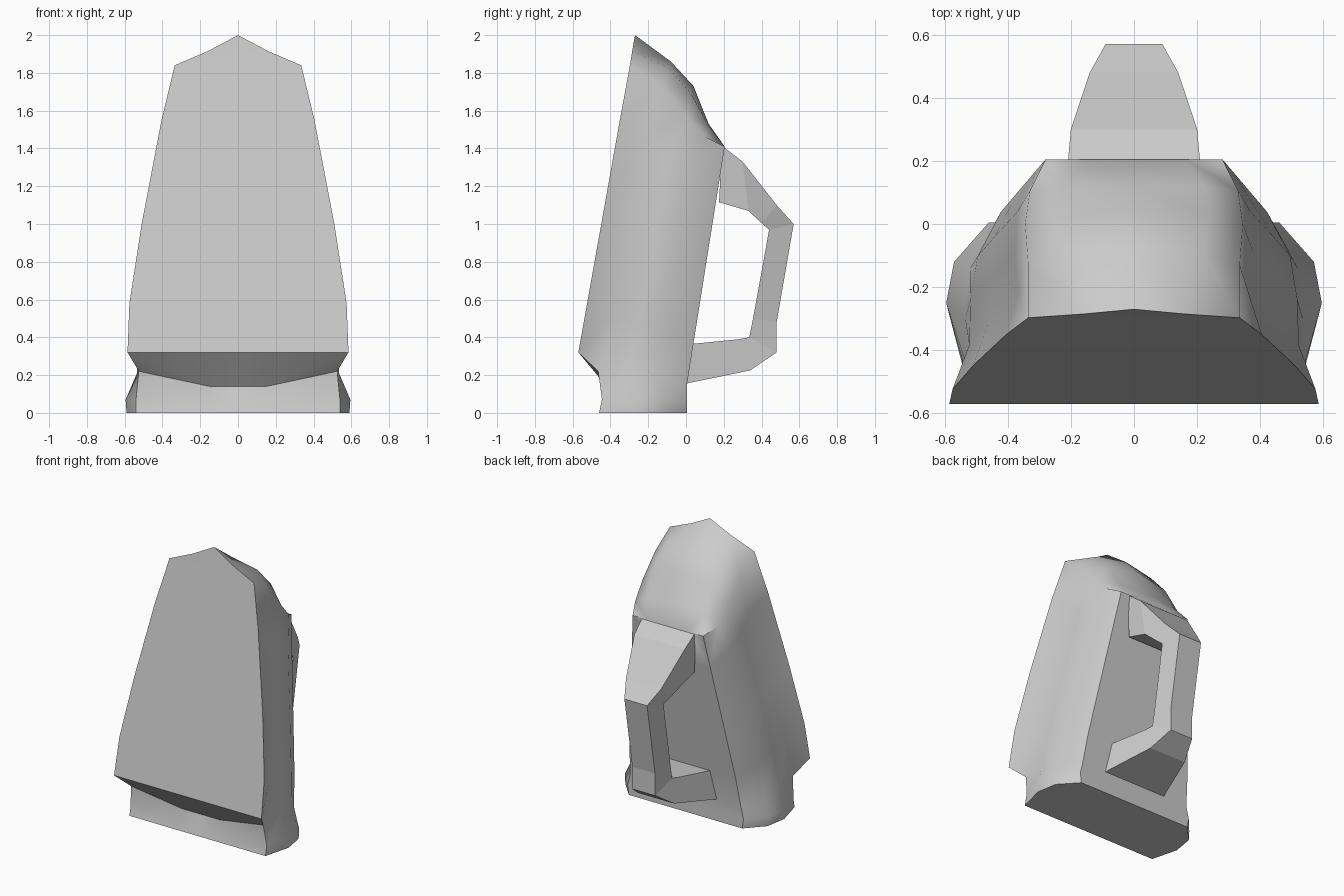
import bpy, bmesh, math

if "Cube" in bpy.data.objects:
    bpy.data.objects.remove(bpy.data.objects["Cube"])


def make(name, half_faces, angle=35):
    """Build a mesh from the faces of its +x half, mirrored and welded."""
    bm = bmesh.new()
    for pts in half_faces:
        bm.faces.new([bm.verts.new(p) for p in pts])
        bm.faces.new([bm.verts.new((-x, y, z)) for x, y, z in reversed(pts)])
    bmesh.ops.remove_doubles(bm, verts=bm.verts, dist=1e-4)
    bmesh.ops.dissolve_degenerate(bm, edges=bm.edges, dist=1e-4)
    bmesh.ops.recalc_face_normals(bm, faces=bm.faces)
    me = bpy.data.meshes.new(name)
    bm.to_mesh(me)
    bm.free()
    ob = bpy.data.objects.new(name, me)
    bpy.context.collection.objects.link(ob)
    bpy.context.view_layer.objects.active = ob
    ob.select_set(True)
    if angle:
        bpy.ops.object.shade_smooth_by_angle(angle=math.radians(angle))
    ob.select_set(False)
    return ob


def strip(rows):
    """Quads between successive rows of points."""
    return [[a[i], a[i + 1], b[i + 1], b[i]]
            for a, b in zip(rows, rows[1:]) for i in range(len(a) - 1)]


def centre(p):
    return (0, p[1], p[2])


def face_y(z):
    return -0.57 + 0.1786 * (z - 0.32)


# body side: rows run from the flat front face to the back panel corner
rows = [[(.585, -.57, .32), (.525, -.465, .22), (.535, -.3, .21), (.52, -.14, .19), (.44, .005, .15)]]
bulge = (0, -.015, .02, .035, 0)
for w, z, bz in ((.575, .58, .36), (.51, 1.0, .74), (.405, 1.55, 1.18)):
    t = (bz - .15) / 1.26
    f, b = (w, face_y(z), z), (.45 - .17 * t, .005 + .2 * t, bz)
    row = []
    for u, d in zip((0, .25, .5, .75, 1), bulge):
        p = [f[k] + (b[k] - f[k]) * u for k in range(3)]
        p[0] += d
        row.append(tuple(p))
    rows.append(row)
top = [(.335, -.297, 1.84), (.335, -.13, 1.73), (.345, 0, 1.57), (.33, .105, 1.46), (.28, .205, 1.41)]
rows.append(top)
faces = strip(rows)

# crowned top running from the tip down to the handle
mid = [(.16, -.285, 1.915), (.22, -.09, 1.825), (.24, .03, 1.685), (.22, .12, 1.52), (.16, .205, 1.41)]
ridge = [(0, -.27, 2.0), (0, -.08, 1.86), (0, .04, 1.73), (0, .12, 1.53), (0, .205, 1.41)]
faces += strip([top, mid, ridge])

# flat front face and back panel
faces += [[r[0], centre(r[0]), centre(s[0]), s[0]] for r, s in zip(rows, rows[1:])]
faces.append([top[0], centre(top[0]), ridge[0], mid[0]])
faces += [[r[4], centre(r[4]), centre(s[4]), s[4]] for r, s in zip(rows[:-2], rows[1:-1])]
faces.append([rows[-2][4], centre(rows[-2][4]), ridge[4], mid[4], top[4]])

# sloping underside
lo = rows[0]
a, b = (0, -.42, .14), (.15, -.42, .14)
faces += [[lo[0], centre(lo[0]), a, b], [lo[0], b, lo[1]]]

# heel foot, its top ring shared with the underside of the body
foot = [[(0, -.46, 0), (.15, -.46, 0), (.54, -.46, 0), (.59, -.27, 0), (.565, -.12, 0), (.45, .005, 0), (0, .005, 0)],
        [(0, -.44, .07), (.15, -.44, .07), (.54, -.445, .07), (.595, -.25, .07), (.57, -.12, .07), (.46, .005, .07), (0, .005, .07)],
        [a, b, *lo[1:], centre(lo[4])]]
faces += strip(foot) + [foot[0]]
make("body_and_heel", faces, 48)

# handle: outer (y, z), inner (y, z), outer and inner half width at each station
stations = [((.19, 1.415), (.175, 1.115), .21, .19), ((.3, 1.33), (.33, 1.07), .2, .185),
            ((.48, 1.1), (.4, 1.005), .14, .15), ((.57, 1.0), (.44, .97), .09, .13),
            ((.48, .48), (.355, .5), .09, .125), ((.48, .32), (.335, .4), .09, .125),
            ((.34, .225), (.28, .39), .145, .14), ((0, .155), (.03, .365), .25, .22)]
sections = [[(0, *o), (w, *o), (v, *i), (0, *i)] for o, i, w, v in stations]
make("handle", strip(sections), 0)
